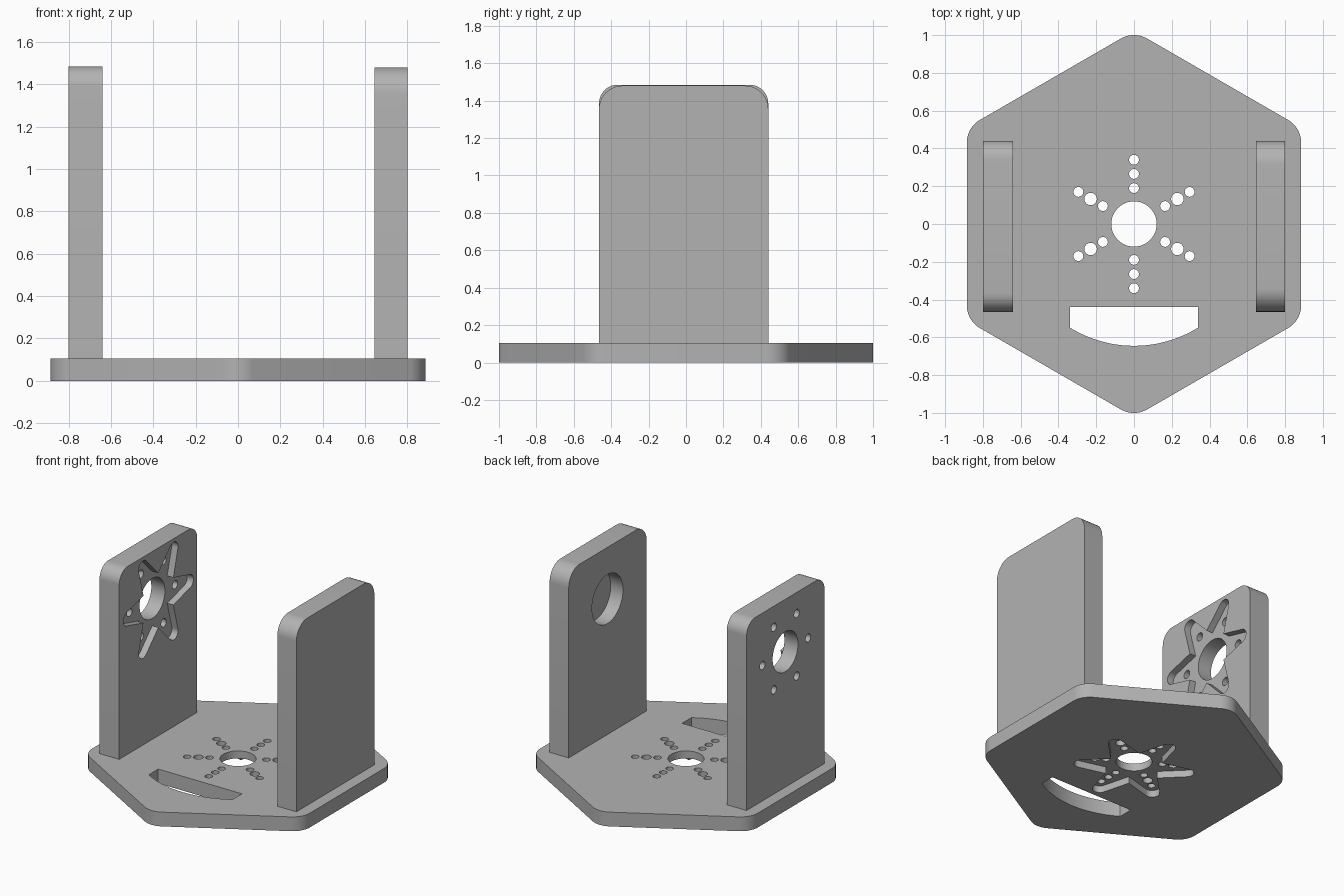
import bpy, bmesh
from math import sin, cos, tan, pi, radians, sqrt, asin
from mathutils import Vector, Matrix

if "Cube" in bpy.data.objects:
    bpy.data.objects.remove(bpy.data.objects["Cube"])

grey = bpy.data.materials.new("plain grey")
grey.use_nodes = True
grey.diffuse_color = (0.45, 0.45, 0.45, 1)
grey.node_tree.nodes["Principled BSDF"].inputs["Base Color"].default_value = (0.45, 0.45, 0.45, 1)

BASE_TOP = 0.105
HUB = Vector((-0.01, 1.10))     # y, z of the pivot axis in the side plates
SPOKES = [radians(60 * k) for k in range(6)]


def polar(r, a):
    return Vector((r * cos(a), r * sin(a)))


def circle(r, centre=(0, 0), n=48):
    return [Vector(centre) + polar(r, 2 * pi * i / n) for i in range(n)]


def fillet(corners, steps=10):
    """Outline from counter-clockwise (point, radius) corners."""
    out = []
    for i, (p, r) in enumerate(corners):
        if r == 0:
            out.append(p)
            continue
        a = (corners[i - 1][0] - p).normalized()
        b = (corners[(i + 1) % len(corners)][0] - p).normalized()
        half = a.angle(b) / 2
        centre = p + (a + b).normalized() * r / sin(half)
        arm = p + a * r / tan(half) - centre
        for s in range(steps + 1):
            out.append(centre + Matrix.Rotation((pi - 2 * half) * s / steps, 2) @ arm)
    return out


def star(tip, centre=(0, 0), turn=0.0):
    """Six tapered arms with round ends."""
    corners = []
    for a in SPOKES:
        corners.append((Vector(centre) + polar(tip + 0.143, a + turn), 0.05))
        corners.append((Vector(centre) + polar(0.2, a + turn + pi / 6), 0))
    return fillet(corners)


def prism(name, outlines, lo, hi, axis="Z"):
    """Extrude outlines along Z (x, y) or along X (y, z)."""
    bm = bmesh.new()
    for pts in outlines:
        rings = []
        for w in (lo, hi):
            rings.append([bm.verts.new((p.x, p.y, w) if axis == "Z" else (w, p.x, p.y)) for p in pts])
        bm.faces.new(rings[0][::-1])
        bm.faces.new(rings[1])
        for i in range(len(pts)):
            j = (i + 1) % len(pts)
            bm.faces.new((rings[0][i], rings[0][j], rings[1][j], rings[1][i]))
    mesh = bpy.data.meshes.new(name)
    bm.to_mesh(mesh)
    bm.free()
    mesh.materials.append(grey)
    obj = bpy.data.objects.new(name, mesh)
    bpy.context.collection.objects.link(obj)
    return obj


def carve(obj, cutters):
    """Cut the pockets and holes, then tidy up the helpers and shade."""
    for c in cutters:
        c.hide_render = True
        mod = obj.modifiers.new("cut", "BOOLEAN")
        mod.operation, mod.solver, mod.object = "DIFFERENCE", "EXACT", c
    bpy.context.view_layer.update()
    cut = bpy.data.meshes.new_from_object(obj.evaluated_get(bpy.context.evaluated_depsgraph_get()))
    obj.modifiers.clear()
    obj.data = cut
    for c in cutters:
        bpy.data.objects.remove(c)
    bpy.ops.object.select_all(action="DESELECT")
    obj.select_set(True)
    bpy.context.view_layer.objects.active = obj
    bpy.ops.object.shade_smooth_by_angle(angle=radians(30))


# Hexagonal base: hub hole, screw holes, curved slot, star recess underneath
base = prism("base", [fillet([(polar(1.022, a + pi / 6), 0.14) for a in SPOKES])], 0, BASE_TOP)
screws = []
for a in SPOKES:
    upright = abs(cos(a + pi / 6)) < 0.1
    for dist, r in ((0.19, 0.026), (0.265, 0.026 if upright else 0.033), (0.34, 0.026)):
        screws.append(circle(r, polar(dist, a + pi / 6), 24))
SLOT_R, SLOT_X = 0.645, 0.34
sweep = asin(SLOT_X / SLOT_R)
slot = [Vector((SLOT_X, -0.44)), Vector((-SLOT_X, -0.44))]
slot += [polar(SLOT_R, -pi / 2 - sweep + 2 * sweep * i / 24) for i in range(25)]
carve(base, [
    prism("star_cutter", [star(0.405, turn=pi / 6)], -0.05, 0.05),
    prism("hub_cutter", [circle(0.12)], -0.1, 0.2),
    prism("screw_cutter", screws, -0.1, 0.2),
    prism("slot_cutter", [slot], -0.1, 0.2),
])


def side_plate(name, x0, x1, top, r):
    y0, y1 = -0.465, 0.44
    return prism(name, [fillet([
        (Vector((y0, BASE_TOP - 0.002)), 0), (Vector((y1, BASE_TOP - 0.002)), 0),
        (Vector((y1, top)), r), (Vector((y0, top)), r)])], x0, x1, "X")


# Drive plate: star recess on the inner face, hub hole and screw holes through
drive = side_plate("right_drive_plate", -0.80, -0.64, 1.485, 0.10)
carve(drive, [
    prism("star_cutter", [star(0.41, HUB)], -0.69, -0.55, "X"),
    prism("hub_cutter", [circle(0.147, HUB)], -0.9, -0.5, "X"),
    prism("screw_cutter", [circle(0.03, HUB + polar(0.265, a), 24) for a in SPOKES], -0.9, -0.5, "X"),
])

# Bearing plate: blind round pocket on the inner face
bearing = side_plate("left_bearing_plate", 0.645, 0.80, 1.48, 0.125)
carve(bearing, [prism("pocket_cutter", [circle(0.18, HUB)], 0.55, 0.745, "X")])
